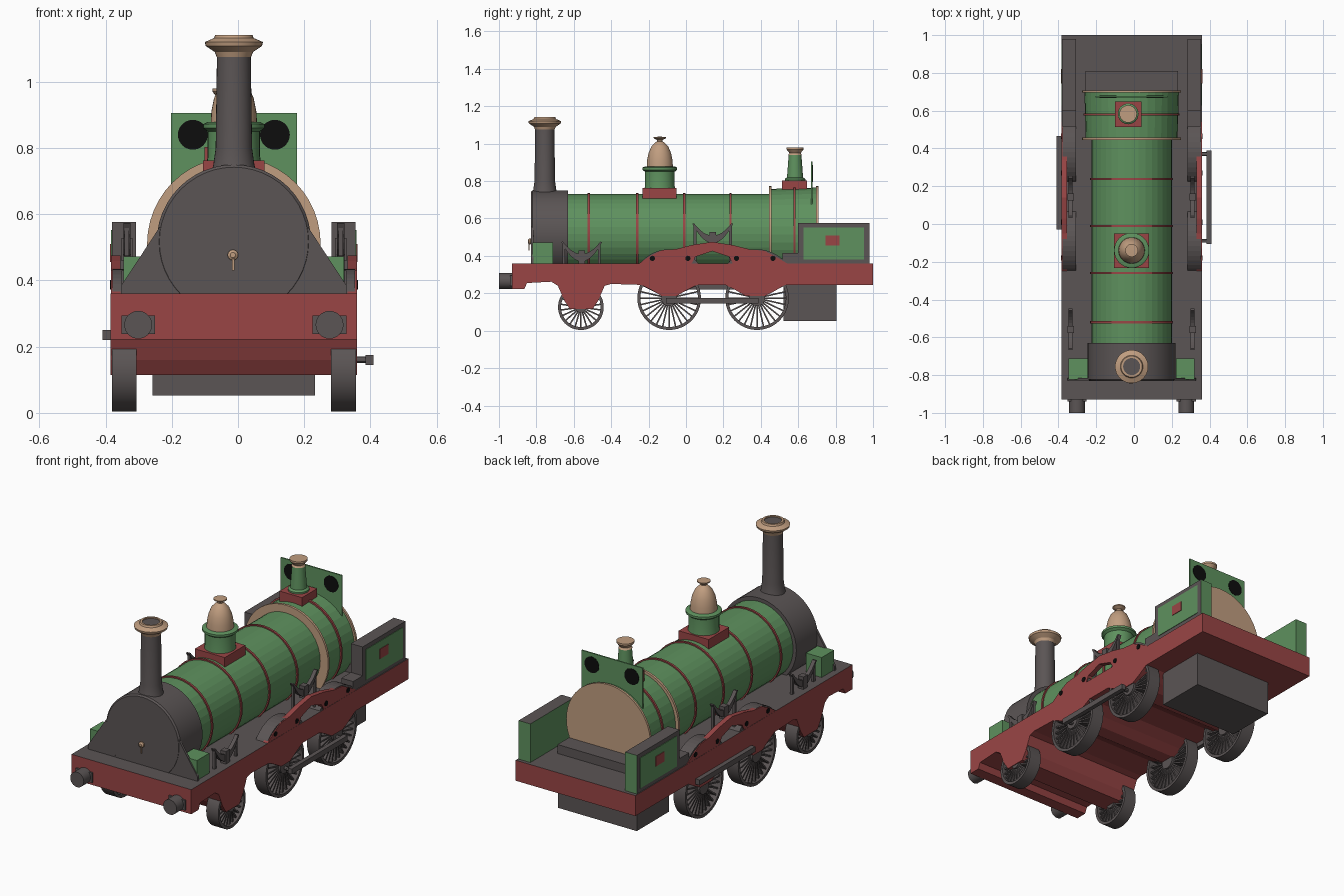
import bpy, bmesh, math
from mathutils import Matrix, Vector

if "Cube" in bpy.data.objects:
    bpy.data.objects.remove(bpy.data.objects["Cube"])

CX = -0.0125          # centre line of the body
BZ = 0.517            # boiler axis height


def mat(name, col):
    m = bpy.data.materials.new(name)
    m.diffuse_color = (*col, 1)
    m.use_nodes = True
    m.node_tree.nodes["Principled BSDF"].inputs["Base Color"].default_value = m.diffuse_color
    return m


GREEN = mat("green", (0.112, 0.285, 0.112))
RED = mat("red", (0.32, 0.06, 0.06))
GREY = mat("dark_grey", (0.104, 0.09, 0.09))
TAN = mat("tan", (0.53, 0.34, 0.215))
BLACK = mat("black", (0.004, 0.004, 0.004))


def finish(name, bm, mats, smooth=False, rule=None):
    bmesh.ops.recalc_face_normals(bm, faces=bm.faces)
    if rule:
        for f in bm.faces:
            f.normal_update()
            f.material_index = rule(f)
    me = bpy.data.meshes.new(name)
    bm.to_mesh(me)
    bm.free()
    ob = bpy.data.objects.new(name, me)
    bpy.context.collection.objects.link(ob)
    for m in (mats if isinstance(mats, list) else [mats]):
        me.materials.append(m)
    if smooth:
        bpy.ops.object.select_all(action='DESELECT')
        ob.select_set(True)
        bpy.context.view_layer.objects.active = ob
        bpy.ops.object.shade_smooth_by_angle()
    return ob


def add_box(bm, x0, x1, y0, y1, z0, z1, turn=None):
    mx = Matrix.Translation(((x0 + x1) / 2, (y0 + y1) / 2, (z0 + z1) / 2)) @ Matrix.Diagonal((abs(x1 - x0), y1 - y0, z1 - z0, 1))
    bmesh.ops.create_cube(bm, size=1, matrix=turn @ mx if turn else mx)


def box(name, m, *dims, rule=None):
    bm = bmesh.new()
    add_box(bm, *dims)
    return finish(name, bm, m, rule=rule)


def prism(name, m, pts, a, b, axis='x', rule=None):
    """Extrude a profile of (y, z) along x, or of (x, z) along y."""
    bm = bmesh.new()
    vs = [bm.verts.new((a, p, q) if axis == 'x' else (p, a, q)) for p, q in pts]
    f = bm.faces.new(vs)
    r = bmesh.ops.extrude_face_region(bm, geom=[f])
    d = Vector((b - a, 0, 0)) if axis == 'x' else Vector((0, b - a, 0))
    bmesh.ops.translate(bm, vec=d, verts=[v for v in r['geom'] if isinstance(v, bmesh.types.BMVert)])
    return finish(name, bm, m, rule=rule)


AXES = {'z': Matrix(), 'y': Matrix.Rotation(-math.pi / 2, 4, 'X'), 'x': Matrix.Rotation(math.pi / 2, 4, 'Y')}


def add_lathe(bm, prof, centre, axis='z', n=32, closed=False):
    """Revolve (radius, distance) points; ends are capped unless closed as a ring."""
    mx = Matrix.Translation(centre) @ AXES[axis]
    rings = [[bm.verts.new(mx @ Vector((r * math.cos(k * math.tau / n), r * math.sin(k * math.tau / n), h)))
              for k in range(n)] for r, h in prof]
    pairs = list(zip(rings, rings[1:])) + ([(rings[-1], rings[0])] if closed else [])
    for p, q in pairs:
        for k in range(n):
            bm.faces.new((p[k], p[(k + 1) % n], q[(k + 1) % n], q[k]))
    if not closed:
        bm.faces.new(rings[0])
        bm.faces.new(rings[-1])


def lathe(name, m, prof, centre, axis='z', n=32, smooth=True, closed=False):
    bm = bmesh.new()
    add_lathe(bm, prof, centre, axis, n, closed)
    return finish(name, bm, m, smooth)


# Running frame: scalloped red profile with a grey deck on top
frame = [(-.93, .36), (-.93, .222), (-.865, .222), (-.85, .255), (-.72, .262), (-.685, .24), (-.65, .16),
         (-.62, .115), (-.50, .115), (-.47, .16), (-.435, .24), (-.40, .25), (-.24, .245), (-.18, .215),
         (-.13, .185), (-.05, .185), (0, .215), (.06, .245), (.21, .245), (.26, .22), (.32, .185),
         (.42, .185), (.47, .21), (.53, .245), (1, .245), (1, .36)]
prism("frame", [RED, GREY], frame, CX - .3725, CX + .3725, rule=lambda f: int(f.normal.z > .95))
box("ash_pan", GREY, CX - .245, CX + .245, .52, .805, .052, .25)
box("footplate_step", GREY, CX - .245, CX + .245, .69, .81, .355, .41)

# Boiler, smokebox and firebox lying along y
lathe("boiler", GREEN, [(.213, -.64), (.213, .46)], (CX, 0, BZ), 'y', 36, False)
lathe("smokebox", GREY, [(.225, -.83), (.233, -.822), (.233, -.63)], (CX, 0, BZ), 'y', 48)
lathe("firebox", GREEN, [(.243, .45), (.25, .70)], (CX, 0, BZ - .002), 'y', 36, False)
lathe("firebox_front_ring", TAN, [(.262, .445), (.262, .458)], (CX, 0, .511), 'y', 48)
lathe("backhead", TAN, [(.262, .695), (.262, .708)], (CX, 0, .511), 'y', 48)
for i, (y, r) in enumerate([(-.52, .22), (-.26, .22), (-.01, .22), (.238, .22), (.58, .254)]):
    lathe(f"boiler_band_{i}", RED, [(r, y - .006), (r, y + .006)], (CX, 0, BZ), 'y', 36)
prism("smokebox_saddle", GREY, [(CX - .34, .36), (CX - .34, .385), (CX - .225, .56), (CX + .225, .56),
                                (CX + .34, .385), (CX + .34, .36)], -.829, -.815, 'y')
lathe("door_knob", TAN, [(.008, 0), (.016, -.006), (.016, -.014), (.008, -.02)], (CX - .003, -.825, .477), 'y', 16)
box("door_handle", TAN, CX - .006, CX + .002, -.842, -.836, .43, .475)

# Chimney
lathe("chimney", GREY, [(.075, .70), (.062, .75), (.055, .80), (.051, 1.09)], (CX, -.755, 0))
lathe("chimney_cap", TAN, [(.052, 1.075), (.058, 1.09), (.085, 1.108), (.088, 1.12), (.06, 1.132), (.056, 1.142),
                           (.045, 1.142), (.045, 1.08)], (CX, -.755, 0), closed=True)
lathe("chimney_bore", GREY, [(.046, 1.08), (.046, 1.136)], (CX, -.755, 0))

# Steam dome
box("dome_base", RED, CX - .093, CX + .093, -.233, -.05, .67, .762)
lathe("dome_drum", GREEN, [(.083, .75), (.079, .775), (.079, .85), (.093, .86), (.093, .872), (.08, .878)], (CX, -.14, 0))
lathe("dome_bell", TAN, [(.07, .875), (.068, .91), (.06, .95), (.045, .985), (.025, 1.006), (.014, 1.012),
                         (.016, 1.02), (.034, 1.03), (.034, 1.036), (.012, 1.037)], (CX, -.14, 0))

# Safety valve
VX, VY = -.031, .583
box("valve_base", RED, VX - .07, VX + .07, VY - .07, VY + .065, .72, .803)
lathe("valve_column", GREEN, [(.055, .80), (.055, .812), (.043, .82), (.034, .94)], (VX, VY, 0), n=24)
lathe("valve_mouth", TAN, [(.036, .94), (.03, .95), (.046, .97), (.046, .98), (.03, .98)], (VX, VY, 0), n=24)

# Weather board with round black windows
box("weather_board", GREEN, CX - .19, CX + .19, .669, .677, .60, .905)
for s in (-1, 1):
    lathe("board_window", BLACK, [(.045, -.006), (.045, .006)], (CX + s * .124, .673, .84), 'y', 32)


def wheel(name, x, y, r, n):
    """Spoked wheel: rim, hub and thin radial spokes."""
    bm = bmesh.new()
    w, t = .0375, .016
    add_lathe(bm, [(r, -w), (r, w), (r - t, w), (r - t, -w)], (x, y, r + .004), 'x', 48, True)
    add_lathe(bm, [(r * .25, -w), (r * .25, w)], (x, y, r + .004), 'x', 24)
    for k in range(n):
        turn = Matrix.Translation((x, y, r + .004)) @ Matrix.Rotation(k * math.tau / n, 4, 'X')
        add_box(bm, -.025, .025, -.004, .004, r * .2, r - t * .5, turn)
    finish(name, bm, GREY, True)


arch = [(-.25, .36), (-.2, .395), (-.13, .43), (-.05, .437), (.03, .458), (.14, .475), (.25, .458), (.34, .435),
        (.42, .427), (.49, .39), (.54, .36), (.25, .36), (.23, .395), (.14, .425), (.05, .395), (.03, .36)]

for s in (-1, 1):
    side = "right" if s > 0 else "left"
    X = lambda d: CX + s * d
    # Wheels and splashers over the drivers
    wheel(f"front_wheel_{side}", X(.331), -.562, .122, 22)
    for part, y in (("middle", -.09), ("rear", .38)):
        wheel(f"{part}_wheel_{side}", X(.331), y, .170, 28)
        pts = [(y + .2 * math.cos(a), .235 + .2 * math.sin(a))
               for a in [math.radians(35 + 110 * k / 14) for k in range(15)]]
        prism(f"{part}_splasher_{side}", GREY, pts, X(.295), X(.366))
    prism(f"splasher_arch_{side}", RED, arch, X(.343), X(.3715))
    for y in (-.18, .01, .27, .465):
        lathe(f"arch_hole_{side}", BLACK, [(.014, -.004), (.014, .004)], (X(.3705), y, .387), 'x', 16)

    # Coupling rods, set at different crank angles on each side
    y, z, d = (-.107, .16, .398) if s > 0 else (-.03, .235, .398)
    rx = (.385, .41) if s > 0 else (-.41, -.385)
    box(f"coupling_rod_{side}", GREY, *rx, y, y + .495, z - .015, z + .015)
    for py in (y + .018, y + .477):
        lathe(f"crank_pin_{side}", GREY, [(.01, -.05), (.01, .005)] if s > 0 else [(.01, -.005), (.01, .05)],
              (s * .398, py, z), 'x', 12)

    # Leaf springs with hangers
    for part, y, z in (("front", -.558, .37), ("rear", .143, .468)):
        low = [(y + .11 * k / 6, z + .105 * (k / 6) ** 2) for k in range(-6, 7)]
        top = [(y + .10 * k / 6, z + .04 + .066 * (k / 6) ** 2) for k in range(6, -7, -1)]
        prism(f"{part}_spring_{side}", GREY, low + top, X(.312), X(.334))
        box(f"{part}_spring_buckle_{side}", GREY, X(.306), X(.34), y - .018, y + .018, z - .01, z + .06)
        for e in (-1, 1):
            h = y + e * .095
            box(f"{part}_spring_hanger_{side}", GREY, X(.316), X(.33), h - .007, h + .007, .355, z + .09)

    # Buffers and front sand boxes
    lathe(f"buffer_{side}", GREY, [(.042, -1), (.042, -.92)], (X(.289), 0, .266), 'y', 32).scale.x = 1.0
    box(f"buffer_cheek_{side}", GREY, X(.238), X(.34), -.94, -.925, .238, .294)
    box(f"sand_box_{side}", GREEN, X(.235), X(.333), -.822, -.712, .355, .472)

    # Side bunkers: grey top, front and outer border, green inside and back
    box(f"bunker_{side}", [GREEN, GREY], X(.295), X(.368), .60, .98, .355, .577,
        rule=lambda f: int(f.normal.z > .5 or f.normal.x * s > .5 or f.normal.y < -.5))
    box(f"bunker_panel_{side}", GREEN, X(.366), X(.371), .627, .953, .382, .553)
    box(f"bunker_badge_{side}", RED, X(.368), X(.374), .745, .82, .455, .51)
    box(f"bunker_step_{side}", GREY, X(.295), X(.368), .515, .60, .355, .415)
